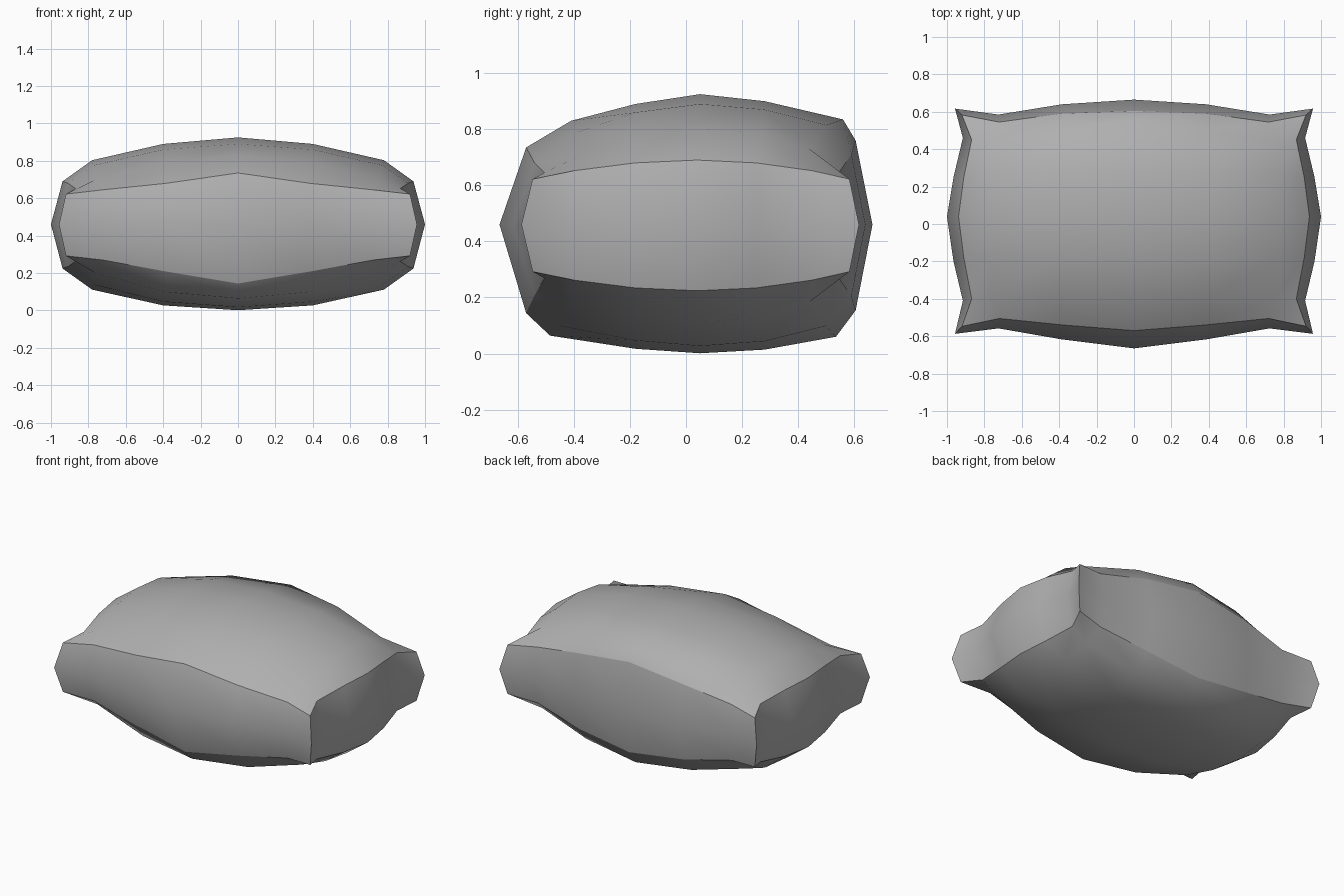
import bpy, bmesh

if "Cube" in bpy.data.objects:
    bpy.data.objects.remove(bpy.data.objects["Cube"])

# Top panel of the cushion, right half: columns from the centre to the side seam,
# each running from the front seam to the back seam
COLUMNS = [
    [(0, -.57, .735), (0, -.41, .83), (0, -.18, .89), (0, .05, .925), (0, .28, .90), (0, .56, .835), (0, .605, .76)],
    [(.38, -.54, .68), (.39, -.40, .785), (.40, -.18, .86), (.40, .05, .89), (.40, .28, .87), (.39, .50, .815), (.39, .59, .71)],
    [(.72, -.505, .645), (.76, -.39, .70), (.775, -.18, .775), (.78, .04, .803), (.775, .27, .785), (.76, .44, .73), (.72, .545, .645)],
    [(.92, -.547, .622), (.868, -.40, .652), (.91, -.18, .68), (.938, .04, .69), (.91, .25, .68), (.868, .45, .652), (.92, .583, .622)],
]
# Widest line of the wall: y of front and back per column, x of the side per row
MID_X = [0, .385, .725, .957]
FRONT_Y = [-.665, -.617, -.558, -.587]
BACK_Y = [.665, .64, .585, .617]
SIDE = [(.915, -.41), (.965, -.2), (1, .04), (.965, .25), (.915, .46)]
MID_Z = .46
# The underside is fuller at the front and flatter in the middle
LOWER_FRONT_Y = [-.485, -.45, -.41, -.40]
LOWER_DROP = {(0, 0): .035, (1, 0): .027, (0, 1): .02, (1, 1): .03, (2, 1): .015,
              (0, 2): .007, (1, 2): .007, (0, 3): -.012, (1, 3): -.003, (0, 5): -.018 + .037}

bm = bmesh.new()


def panel(lower):
    """Full 7 x 7 grid of vertices for the top or the underside."""
    grid = []
    for i in range(-3, 4):
        col = []
        for j, (x, y, z) in enumerate(COLUMNS[abs(i)]):
            if lower:
                z = .914 - z - LOWER_DROP.get((abs(i), j), 0)
                if j == 1:
                    y = LOWER_FRONT_Y[abs(i)]
                if (i, j) == (0, 5):
                    y = .535
            col.append(bm.verts.new((x if i >= 0 else -x, y, z)))
        grid.append(col)
    for i in range(6):
        for j in range(6):
            bm.faces.new((grid[i][j], grid[i + 1][j], grid[i + 1][j + 1], grid[i][j + 1]))
    return grid


def border(g):
    """Rim of a grid: front, right, back, left."""
    return ([g[i][0] for i in range(6)] + [g[6][j] for j in range(6)]
            + [g[i][6] for i in range(6, 0, -1)] + [g[0][j] for j in range(6, 0, -1)])


top_rim, low_rim = border(panel(False)), border(panel(True))

# Wall panels between the two seams
sgn = lambda i: -1 if i < 0 else 1
mid = [(sgn(i) * MID_X[abs(i)], FRONT_Y[abs(i)]) for i in range(-3, 4)]
mid += SIDE
mid += [(sgn(i) * MID_X[abs(i)], BACK_Y[abs(i)]) for i in range(3, -4, -1)]
mid += [(-x, y) for x, y in reversed(SIDE)]
mid_rim = [bm.verts.new((x, y, MID_Z)) for x, y in mid]

for a, b in ((top_rim, mid_rim), (mid_rim, low_rim)):
    for k in range(24):
        n = (k + 1) % 24
        bm.faces.new((a[k], a[n], b[n], b[k]))

bmesh.ops.recalc_face_normals(bm, faces=bm.faces)
for f in bm.faces:
    f.smooth = True

# Seams and upright corners stay crisp
for k in range(24):
    n = (k + 1) % 24
    pairs = [(top_rim[k], top_rim[n]), (low_rim[k], low_rim[n])]
    if k % 6 == 0:
        pairs += [(top_rim[k], mid_rim[k]), (mid_rim[k], low_rim[k])]
    for p in pairs:
        bm.edges.get(p).smooth = False

mesh = bpy.data.meshes.new("cushion")
bm.to_mesh(mesh)
bm.free()

# Dark grey cloth
cloth = bpy.data.materials.new("grey_cloth")
cloth.diffuse_color = (.43, .43, .43, 1)
cloth.use_nodes = True
cloth.node_tree.nodes["Principled BSDF"].inputs["Base Color"].default_value = cloth.diffuse_color
mesh.materials.append(cloth)
bpy.context.collection.objects.link(bpy.data.objects.new("cushion", mesh))
